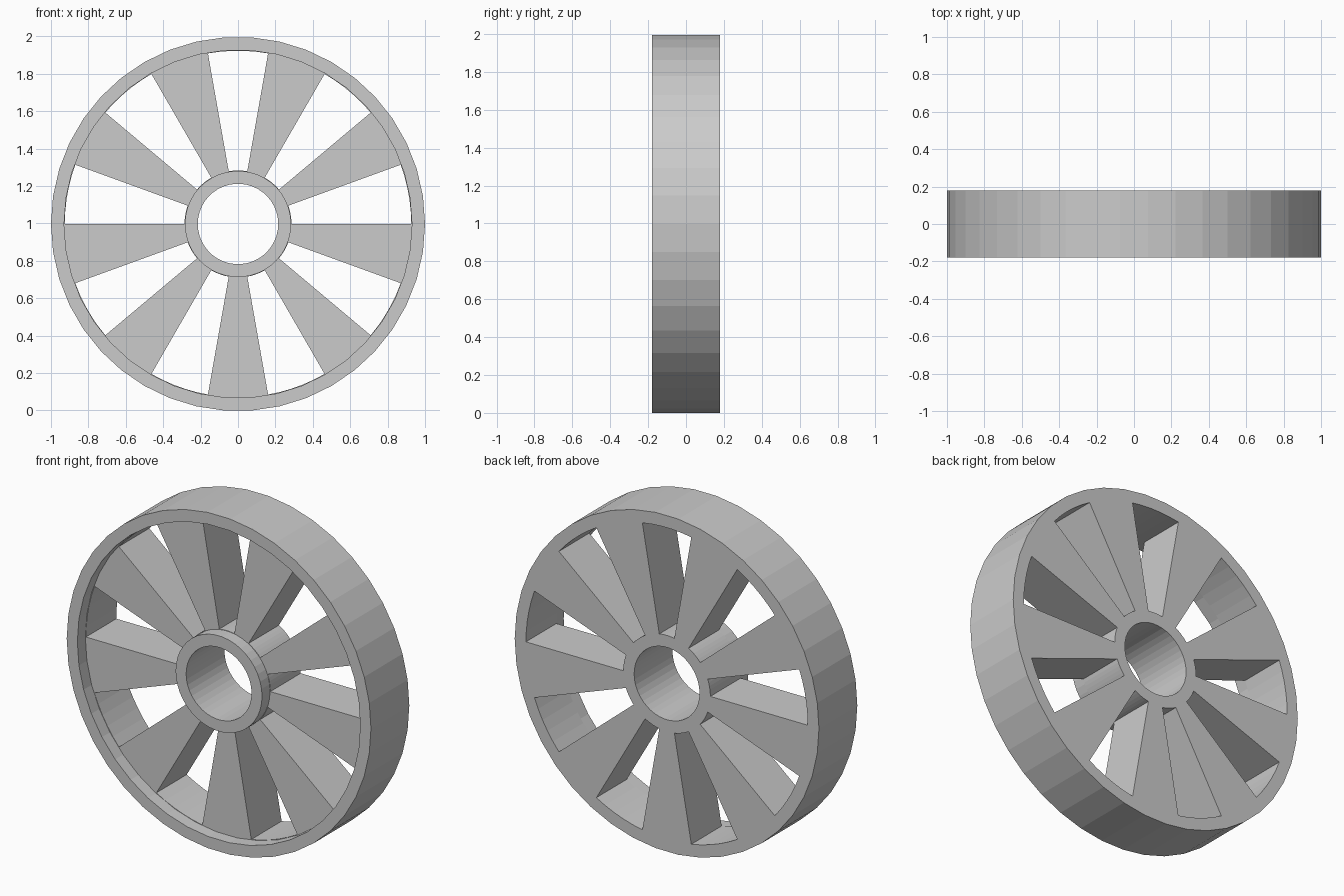
import bpy, bmesh, math

SIDES = 42                      # facets around the wheel
HALF = 0.18                     # half of the wheel's depth
WEB_FRONT = -0.105              # recessed front face of the spokes
CENTRE_Z = math.cos(math.pi / SIDES)

cube = bpy.data.objects.get("Cube")
if cube:
    bpy.data.objects.remove(cube, do_unlink=True)

grey = bpy.data.materials.new("plain grey")
grey.use_nodes = True
colour = (0.6, 0.6, 0.6, 1)
grey.diffuse_color = colour
grey.node_tree.nodes["Principled BSDF"].inputs["Base Color"].default_value = colour


def polar(bm, radius, angle, y):
    return bm.verts.new((radius * math.cos(angle), y, CENTRE_Z + radius * math.sin(angle)))


def finish(bm, name):
    bmesh.ops.recalc_face_normals(bm, faces=bm.faces)
    mesh = bpy.data.meshes.new(name)
    bm.to_mesh(mesh)
    bm.free()
    mesh.materials.append(grey)
    obj = bpy.data.objects.new(name, mesh)
    bpy.context.collection.objects.link(obj)
    return obj


def loft(bm, rings):
    """Join closed rings of vertices, each to the next and the last to the first."""
    for a, b in zip(rings, rings[1:] + rings[:1]):
        for i in range(len(a)):
            j = (i + 1) % len(a)
            bm.faces.new((a[i], a[j], b[j], b[i]))


# Wheel body: hub, recessed web and rim turned from one cross-section
profile = [(0.215, -HALF), (0.284, -HALF), (0.284, WEB_FRONT), (0.93, WEB_FRONT),
           (0.93, -HALF), (1.0, -HALF), (1.0, HALF), (0.215, HALF)]
bm = bmesh.new()
loft(bm, [[polar(bm, r, math.tau * i / SIDES, y) for r, y in profile] for i in range(SIDES)])
wheel = finish(bm, "spoked_wheel")

# Nine wedge-shaped windows between the spokes
bm = bmesh.new()
for n in range(9):
    start = math.radians(80 + 40 * n)
    arc = [start + math.radians(4 * k) for k in range(6)]
    outline = [(0.286, a) for a in arc] + [(0.926, a) for a in reversed(arc)]
    front, back = ([polar(bm, r, a, y) for r, a in outline] for y in (-0.15, 0.3))
    for i in range(len(outline)):
        j = (i + 1) % len(outline)
        bm.faces.new((front[i], front[j], back[j], back[i]))
    bm.faces.new(front)
    bm.faces.new(back)
windows = finish(bm, "window_cutter")
windows.hide_render = True
windows.hide_viewport = True

cut = wheel.modifiers.new("windows", "BOOLEAN")
cut.operation = "DIFFERENCE"
cut.solver = "EXACT"
cut.object = windows
